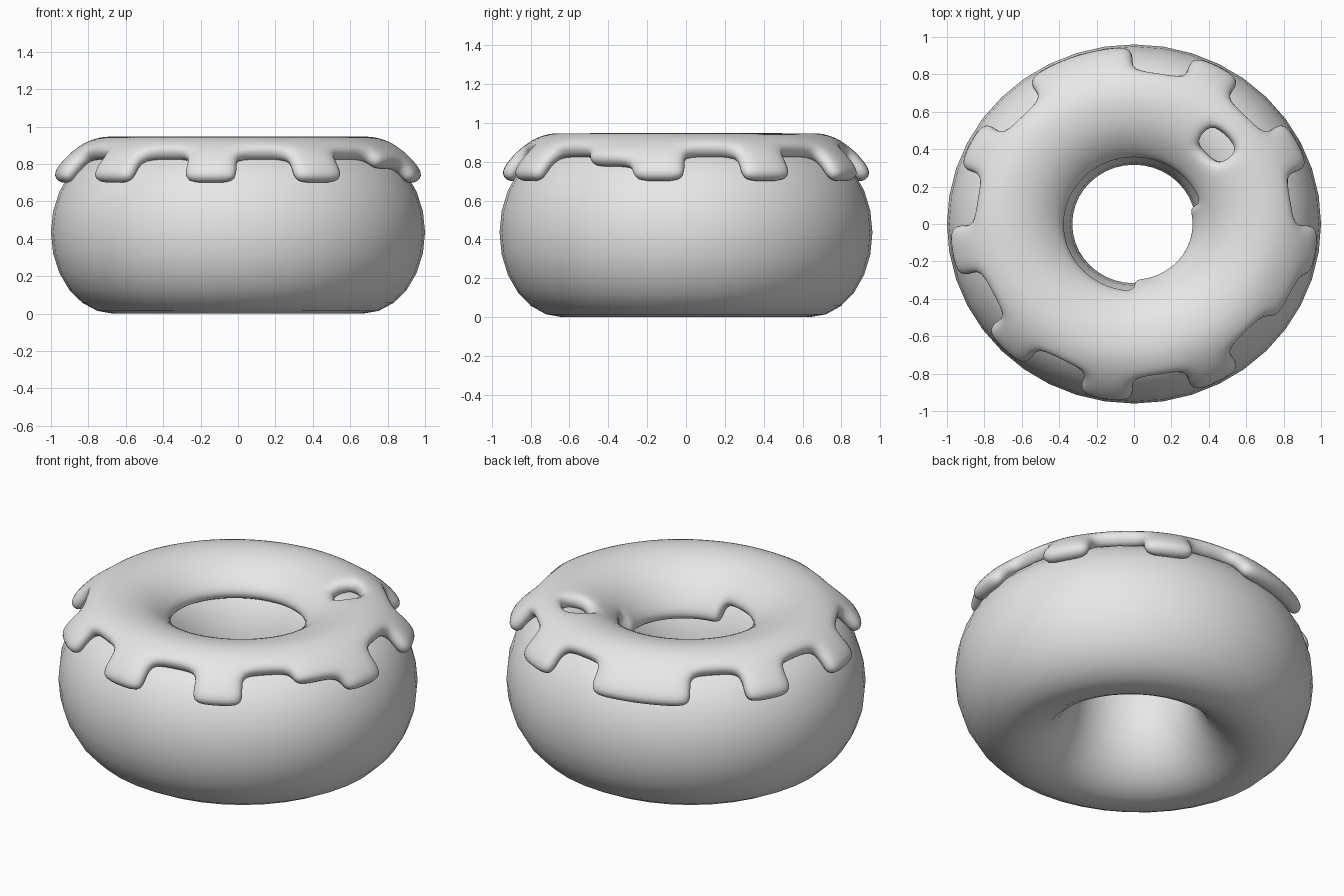
import bpy
import bmesh
from math import sin, cos, radians

cube = bpy.data.objects.get("Cube")
if cube:
    bpy.data.objects.remove(cube, do_unlink=True)

SEGMENTS = 40                      # steps around the ring
RING, WIDE, TALL = 0.665, 0.335, 0.435
DEPTH = 0.96                       # ring is slightly narrower front to back


def make_material(name, color):
    mat = bpy.data.materials.new(name)
    mat.use_nodes = True
    mat.diffuse_color = color
    mat.node_tree.nodes["Principled BSDF"].inputs["Base Color"].default_value = color
    return mat


def ring_point(around, tube, inset=0.0):
    """Point on the oval tube; tube angle 0 is outside, 90 is the top."""
    a, t = radians(around), radians(tube)
    r = RING + (WIDE - inset) * cos(t)
    return r * cos(a), DEPTH * r * sin(a), TALL + (TALL - inset) * sin(t)


def ring_surface(name, angles, closed, keep, material, inset=0.0):
    """Grid wrapped round the ring, keeping only the cells the rule accepts."""
    bm = bmesh.new()
    step = 360 / SEGMENTS
    grid = [[bm.verts.new(ring_point(i * step, t, inset)) for t in angles]
            for i in range(SEGMENTS)]
    rows = len(angles)
    for i in range(SEGMENTS):
        a, b = grid[i], grid[(i + 1) % SEGMENTS]
        for j in range(rows if closed else rows - 1):
            k = (j + 1) % rows
            if keep(i, j):
                bm.faces.new((a[j], b[j], b[k], a[k])).smooth = True
    bmesh.ops.delete(bm, geom=[v for v in bm.verts if not v.link_faces],
                     context='VERTS')
    mesh = bpy.data.meshes.new(name)
    bm.to_mesh(mesh)
    bm.free()
    mesh.materials.append(material)
    obj = bpy.data.objects.new(name, mesh)
    bpy.context.collection.objects.link(obj)
    return obj


grey = make_material("plain grey", (0.8, 0.8, 0.8, 1.0))

# Dough ring
ring_surface("dough", [i * 15 for i in range(24)], True, lambda i, j: True, grey)

# Icing: long drips outside, one half drip, a lip into the hole, a small gap on top
ROWS = [35, 49, 61, 74, 86, 106, 123, 138, 153]
LONG_DRIPS = {1, 3, 5, 6, 8, 10, 12, 14, 16, 19}
HALF_DRIP = 18
GAP = 2


def icing_cell(i, j):
    sector = i // 2
    if j == 0:
        return sector in LONG_DRIPS
    if j == 1:
        return sector in LONG_DRIPS or sector == HALF_DRIP
    if j == 4:
        return sector != GAP
    if j == len(ROWS) - 2:
        return sector >= 15 or sector == 0
    return True


icing = ring_surface("icing", ROWS, False, icing_cell, grey, inset=0.01)
solid = icing.modifiers.new("thickness", 'SOLIDIFY')
solid.thickness = 0.095
solid.offset = 1
soft = icing.modifiers.new("rounding", 'SUBSURF')
soft.levels = soft.render_levels = 2
